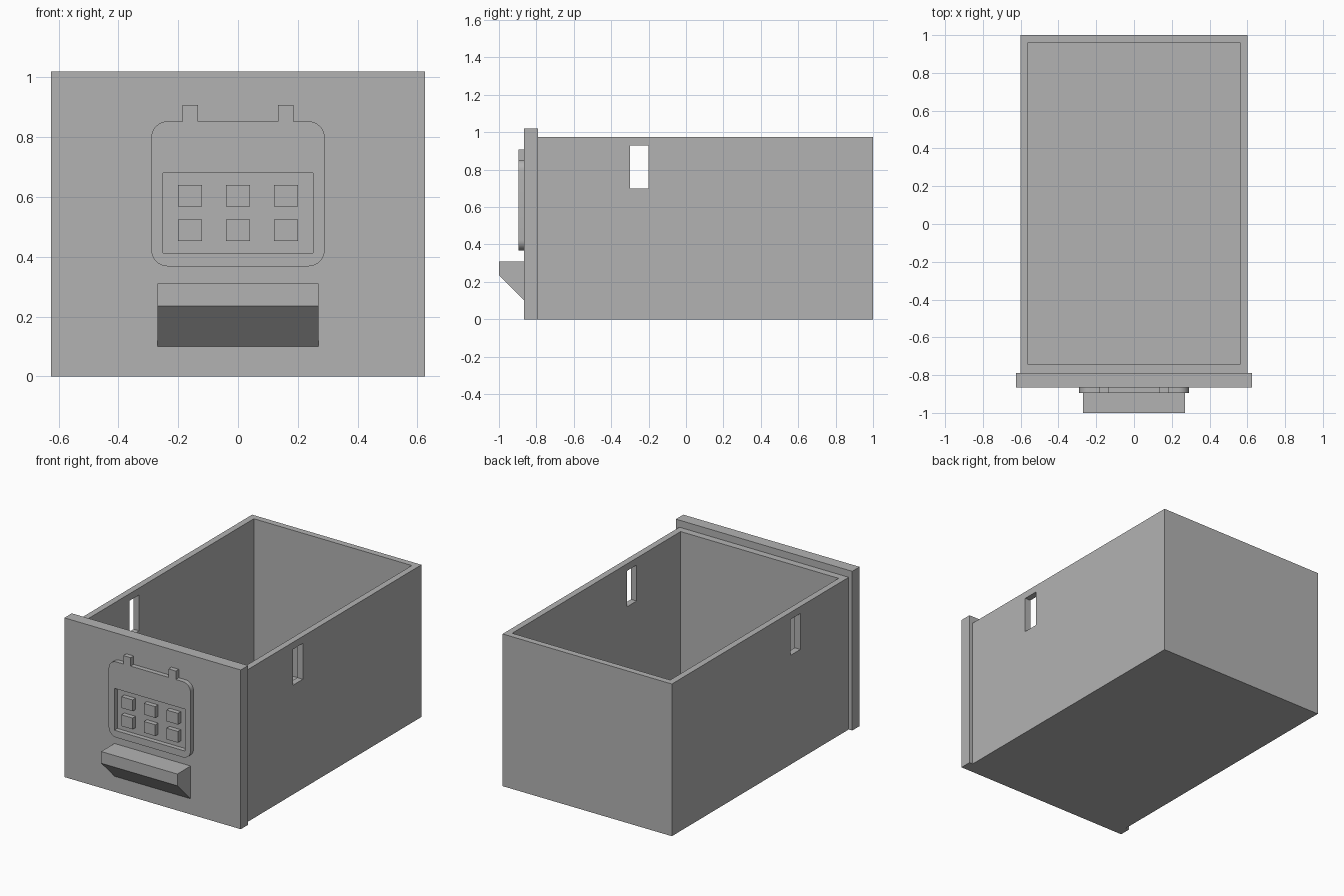
import bpy
import bmesh
import math

default = bpy.data.objects.get("Cube")
if default:
    bpy.data.objects.remove(default, do_unlink=True)

grey = bpy.data.materials.new("plain_grey")
grey.use_nodes = True
colour = (0.45, 0.45, 0.45, 1)
grey.diffuse_color = colour
grey.node_tree.nodes["Principled BSDF"].inputs["Base Color"].default_value = colour


def finish(bm, name):
    bmesh.ops.recalc_face_normals(bm, faces=bm.faces)
    mesh = bpy.data.meshes.new(name)
    bm.to_mesh(mesh)
    bm.free()
    mesh.materials.append(grey)
    obj = bpy.data.objects.new(name, mesh)
    bpy.context.collection.objects.link(obj)
    return obj


def box(name, xs, ys, zs, radius=0):
    """Box between limits; radius rounds the edges that run front to back."""
    bm = bmesh.new()
    bmesh.ops.create_cube(bm, size=1)
    for v in bm.verts:
        v.co = [lim[c > 0] for lim, c in zip((xs, ys, zs), v.co)]
    if radius:
        edges = [e for e in bm.edges if abs(e.verts[0].co.y - e.verts[1].co.y) > 1e-4]
        bmesh.ops.bevel(bm, geom=edges, offset=radius, segments=8,
                        profile=0.5, affect='EDGES')
    return finish(bm, name)


def select(obj):
    bpy.ops.object.select_all(action='DESELECT')
    obj.select_set(True)
    bpy.context.view_layer.objects.active = obj


def cut(obj, cutter):
    select(obj)
    mod = obj.modifiers.new("cut", 'BOOLEAN')
    mod.operation = 'DIFFERENCE'
    mod.solver = 'EXACT'
    mod.object = cutter
    bpy.ops.object.modifier_apply(modifier=mod.name)
    bpy.data.objects.remove(cutter, do_unlink=True)


PANEL, ICON = -0.865, -0.895  # front planes of the panel and the raised emblem

# Open drawer box with a slot through each side wall
body = box("drawer_box", (-0.6, 0.6), (-0.79, 1), (0, 0.975))
cut(body, box("cavity_cutter", (-0.56, 0.56), (-0.745, 0.96), (0.04, 1.2)))
cut(body, box("slot_cutter", (-0.8, 0.8), (-0.3, -0.2), (0.7, 0.93)))

# Overhanging front panel
box("front_panel", (-0.625, 0.625), (PANEL, -0.79), (0, 1.02))

# Raised calendar frame with its window, binder tabs and day squares
frame = box("calendar_frame", (-0.29, 0.29), (ICON, PANEL), (0.368, 0.853), 0.055)
cut(frame, box("window_cutter", (-0.25, 0.25), (-1, -0.8), (0.412, 0.68)))
select(frame)
bpy.ops.object.shade_smooth_by_angle(angle=math.radians(30))

for x, side in ((-0.16, "right"), (0.16, "left")):
    box(f"calendar_tab_{side}", (x - 0.026, x + 0.026), (ICON, PANEL), (0.853, 0.907))

for row, z in enumerate((0.488, 0.604)):
    for col, x in enumerate((-0.16, 0, 0.16)):
        box(f"day_square_{row}_{col}", (x - 0.04, x + 0.04), (ICON, PANEL),
            (z - 0.036, z + 0.036))

# Wedge handle: side profile swept across the width
bm = bmesh.new()
profile = [(PANEL, 0.31), (-1, 0.31), (-1, 0.235), (PANEL, 0.1)]
side = bm.faces.new([bm.verts.new((-0.27, y, z)) for y, z in profile])
swept = bmesh.ops.extrude_face_region(bm, geom=[side])["geom"]
bmesh.ops.translate(bm, vec=(0.54, 0, 0),
                    verts=[g for g in swept if isinstance(g, bmesh.types.BMVert)])
finish(bm, "handle")
